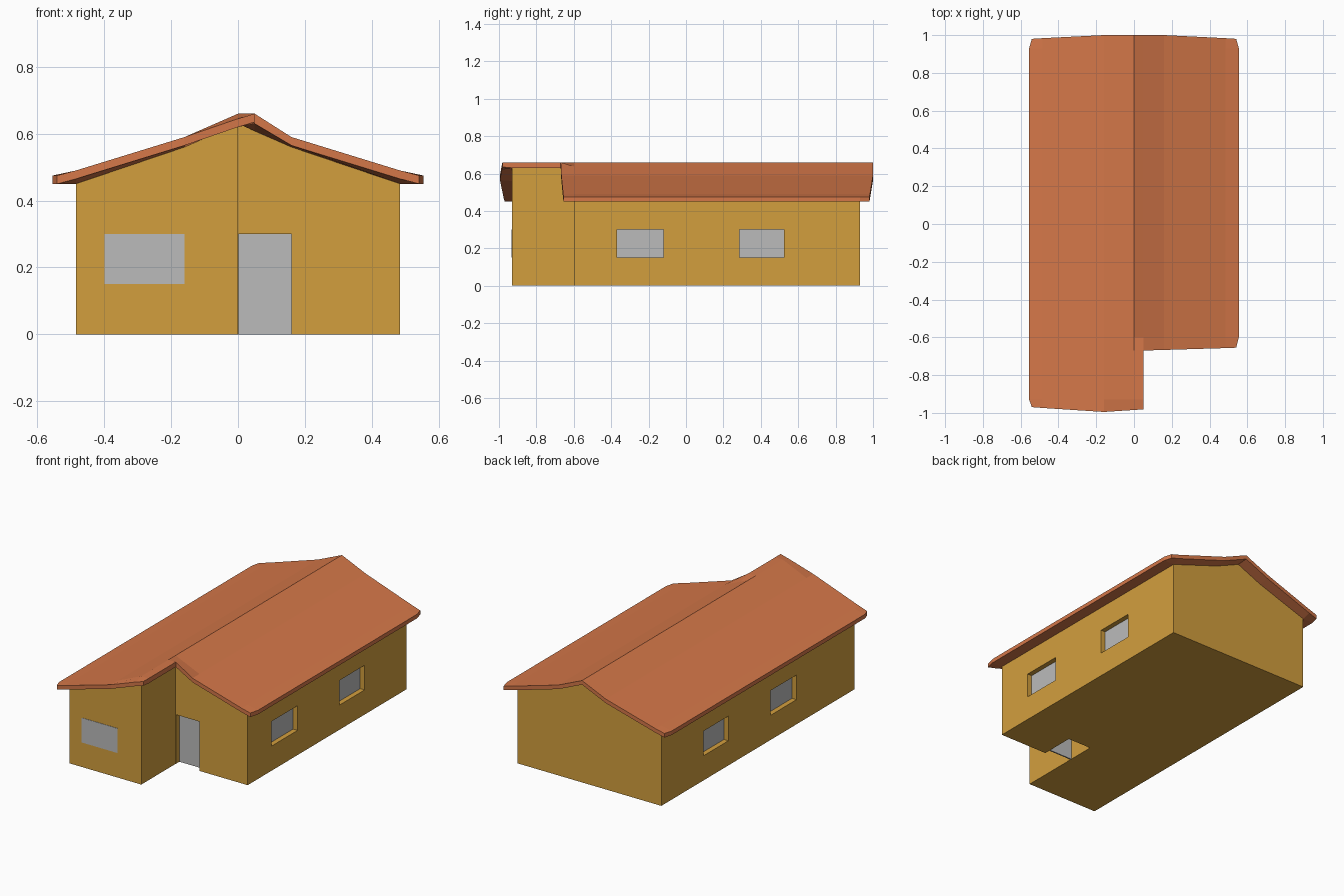
import bpy, bmesh

if "Cube" in bpy.data.objects:
    bpy.data.objects.remove(bpy.data.objects["Cube"])


def material(name, rgb):
    m = bpy.data.materials.new(name)
    m.diffuse_color = (*rgb, 1)
    m.use_nodes = True
    m.node_tree.nodes["Principled BSDF"].inputs["Base Color"].default_value = m.diffuse_color
    return m


WALL = material("ochre wall", (0.65, 0.345, 0.048))
ROOF = material("terracotta roof", (0.66, 0.185, 0.066))
GLASS = material("grey panel", (0.5, 0.5, 0.5))


def finish(name, bm, mat):
    bmesh.ops.recalc_face_normals(bm, faces=bm.faces[:])
    me = bpy.data.meshes.new(name)
    bm.to_mesh(me)
    bm.free()
    me.materials.append(mat)
    ob = bpy.data.objects.new(name, me)
    bpy.context.collection.objects.link(ob)
    return ob


def add_box(bm, lo, hi):
    vs = bmesh.ops.create_cube(bm, size=1)["verts"]
    for v in vs:
        for k in range(3):
            v.co[k] = (lo[k] + hi[k]) / 2 + v.co[k] * (hi[k] - lo[k])


def box(name, lo, hi, mat):
    bm = bmesh.new()
    add_box(bm, lo, hi)
    return finish(name, bm, mat)


def slab(name, xs, ys, keep, point, mat):
    """Closed slab over the kept cells of a grid; point gives top and bottom corners."""
    bm = bmesh.new()
    cells = {(i, j) for i in range(len(xs) - 1) for j in range(len(ys) - 1)
             if keep(xs[i], ys[j])}
    cache = {}

    def v(i, j, top):
        if (i, j, top) not in cache:
            cache[i, j, top] = bm.verts.new(point(xs[i], ys[j], top))
        return cache[i, j, top]

    for i, j in cells:
        ring = [(i, j), (i + 1, j), (i + 1, j + 1), (i, j + 1)]
        for top in (True, False):
            bm.faces.new([v(*c, top) for c in ring])
        for k, (di, dj) in enumerate([(0, -1), (1, 0), (0, 1), (-1, 0)]):
            if (i + di, j + dj) not in cells:
                a, b = ring[k], ring[(k + 1) % 4]
                bm.faces.new([v(*a, True), v(*b, True), v(*b, False), v(*a, False)])
    bmesh.ops.dissolve_limit(bm, angle_limit=0.002, verts=bm.verts[:], edges=bm.edges[:])
    return finish(name, bm, mat)


# Roof section: distance from ridge -> (top height, underside height)
SECTION = {0: (0.66, 0.63), 0.05: (0.638, 0.608), 0.16: (0.59, 0.56),
           0.485: (0.49, 0.45), 0.555: (0.475, 0.45)}
FRONT, STEP, BACK = -0.99, -0.67, 1.0


def roof_point(x, y, top):
    zt, zb = SECTION[abs(x)]
    if x == 0.05 and y <= STEP:          # front wing carries on past the ridge
        zt, zb = 0.66, 0.63
    if y == FRONT and x == 0:
        zt = 0.645
    edge = y in (FRONT, BACK) or (y == STEP and x > 0.05)
    if edge:                             # thin, slightly tapered gable edges
        zb = zt - 0.025
    px = x
    if edge and abs(x) == 0.555:
        px = x * 0.975
    if y == FRONT:
        y = -0.995 + 0.065 * abs(x + 0.16)
    elif y == BACK:
        y = 1 - 0.05 * max(0, abs(x) - 0.16)
    elif y == STEP and x > 0.05:
        y += 0.03 * (x - 0.05)
    return (px, y, zt if top else zb)


slab("roof", [-0.555, -0.485, -0.16, 0, 0.05, 0.16, 0.485, 0.555],
     [FRONT, -0.93, STEP, -0.6, 0.93, BACK],
     lambda x, y: x < 0.05 or y >= STEP, roof_point, ROOF)

# L-shaped walls reaching up to the roof underside
walls = slab("walls", [-0.485, -0.16, 0, 0.16, 0.485], [-0.93, -0.6, 0.93],
             lambda x, y: x < 0 or y >= -0.6,
             lambda x, y, top: (x, y, SECTION[abs(x)][1] if top else 0), WALL)

# Window recesses on both sides and the door porch, cut from the walls
cut = bmesh.new()
add_box(cut, (0.001, -0.65, -0.1), (0.16, -0.39, 0.30))
for side, label in ((-1, "left"), (1, "right")):
    for y0, y1, place in ((-0.37, -0.12, "front"), (0.285, 0.525, "back")):
        xs = sorted((side * 0.45, side * 0.55))
        add_box(cut, (xs[0], y0, 0.15), (xs[1], y1, 0.30))
        gx = sorted((side * 0.447, side * 0.455))
        box(f"window_{label}_{place}", (gx[0], y0, 0.15), (gx[1], y1, 0.30), GLASS)
cutter = finish("opening_cutter", cut, WALL)
cutter.hide_render = True
mod = walls.modifiers.new("openings", 'BOOLEAN')
mod.operation = 'DIFFERENCE'
mod.solver = 'EXACT'
mod.object = cutter
bpy.context.view_layer.objects.active = walls
bpy.ops.object.modifier_apply(modifier=mod.name)
bpy.data.objects.remove(cutter)

# Front window and door
box("window_front", (-0.40, -0.932, 0.15), (-0.16, -0.926, 0.30), GLASS)
box("door", (0.001, -0.565, 0), (0.16, -0.557, 0.30), GLASS)
